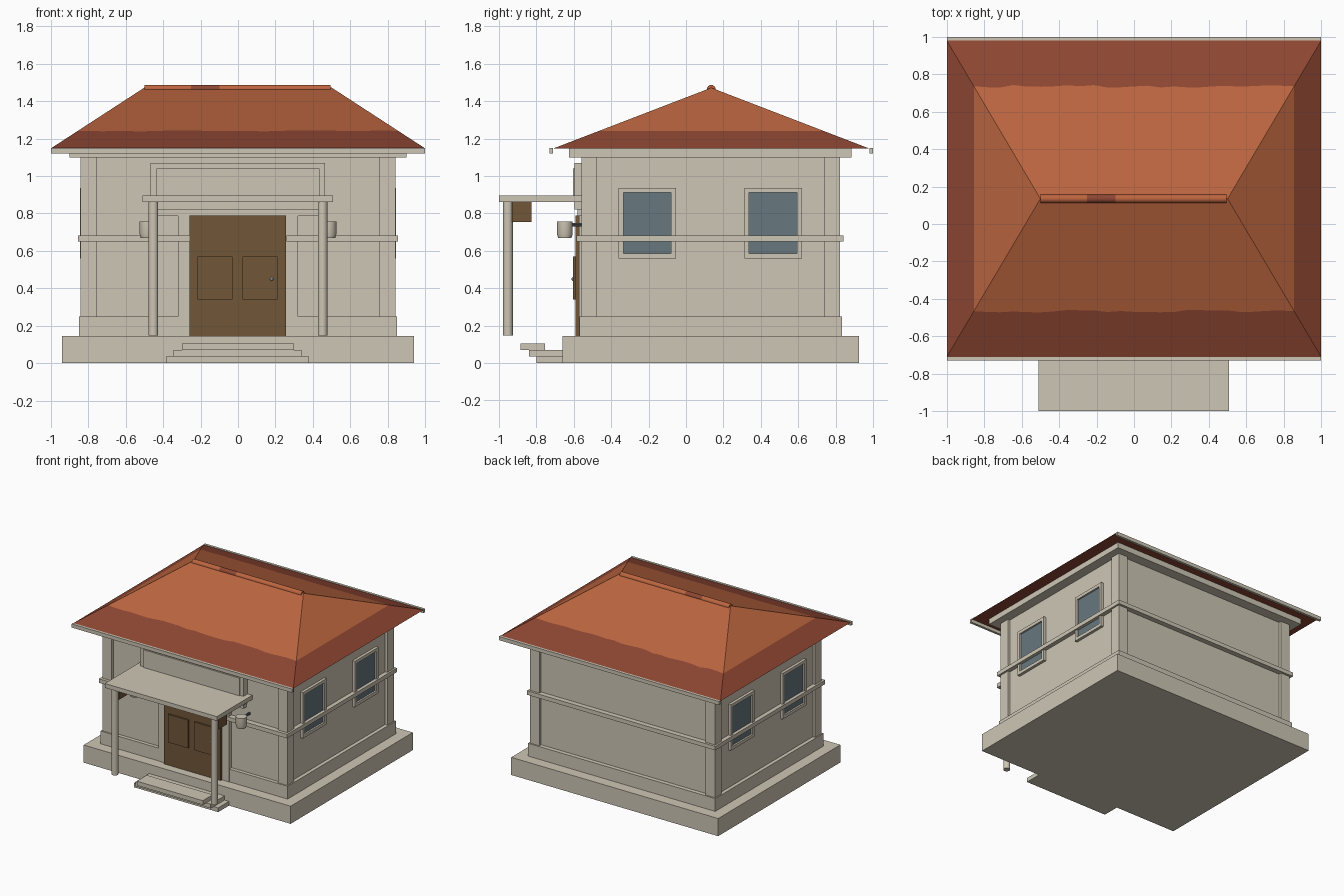
import bpy, bmesh, math, random
from mathutils import Vector

if "Cube" in bpy.data.objects:
    bpy.data.objects.remove(bpy.data.objects["Cube"])

random.seed(4)


def srgb(r, g, b):
    return tuple(((c / 255 + 0.055) / 1.055) ** 2.4 for c in (r, g, b)) + (1,)


def material(name, *rgb):
    m = bpy.data.materials.new(name)
    m.diffuse_color = srgb(*rgb)
    m.use_nodes = True
    m.node_tree.nodes["Principled BSDF"].inputs["Base Color"].default_value = m.diffuse_color
    return m


STONE = material("warm_stone", 206, 198, 181)
TILE = material("roof_tile", 188, 101, 63)
DARK_TILE = material("dark_roof_tile", 142, 70, 50)
WOOD = material("brown_wood", 113, 87, 57)
GLASS = material("blue_grey_glass", 103, 119, 127)
METAL = material("dark_metal", 78, 82, 88)
SILVER = material("silver", 190, 195, 200)


def finish(name, bm, *mats):
    me = bpy.data.meshes.new(name)
    bm.to_mesh(me)
    bm.free()
    ob = bpy.data.objects.new(name, me)
    bpy.context.collection.objects.link(ob)
    for m in mats:
        me.materials.append(m)
    return ob


def boxes(name, mat, *bounds):
    """One object from boxes given as (x0, x1, y0, y1, z0, z1)."""
    bm = bmesh.new()
    for b in bounds:
        vs = bmesh.ops.create_cube(bm, size=1)["verts"]
        for v in vs:
            v.co = Vector([(b[2 * i] + b[2 * i + 1]) / 2 + v.co[i] * (b[2 * i + 1] - b[2 * i])
                           for i in range(3)])
    return finish(name, bm, mat)


def mirrored(*bounds):
    return list(bounds) + [(-b[1], -b[0]) + tuple(b[2:]) for b in bounds]


def lathe(name, mat, profile, loc, axis="Z", sides=24):
    """Smooth turned part from (radius, height) points with flat caps."""
    bm = bmesh.new()
    rings = []
    for r, h in profile:
        rings.append([bm.verts.new((r * math.cos(2 * math.pi * i / sides),
                                    r * math.sin(2 * math.pi * i / sides), h)) for i in range(sides)])
    for a, b in zip(rings, rings[1:]):
        for i in range(sides):
            j = (i + 1) % sides
            bm.faces.new((a[i], a[j], b[j], b[i]))
    bm.faces.new(rings[0][::-1])
    bm.faces.new(rings[-1])
    ob = finish(name, bm, mat)
    ob.location = loc
    if axis == "X":
        ob.rotation_euler = (0, math.pi / 2, 0)
    elif axis == "Y":
        ob.rotation_euler = (math.pi / 2, 0, 0)
    bpy.ops.object.select_all(action="DESELECT")
    ob.select_set(True)
    bpy.context.view_layer.objects.active = ob
    bpy.ops.object.shade_smooth_by_angle()
    return ob


# Foundation and the stepped slabs at the entrance
boxes("foundation", STONE, (-0.94, 0.94, -0.66, 0.925, 0, 0.145))
boxes("entrance_steps", STONE,
      (-0.385, 0.38, -0.80, -0.65, 0, 0.035),
      (-0.345, 0.34, -0.84, -0.65, 0.035, 0.07),
      (-0.30, 0.30, -0.885, -0.755, 0.07, 0.105))

# Walls, plinth course and corner pilasters
boxes("walls", STONE, (-0.82, 0.82, -0.54, 0.80, 0.145, 1.10))
boxes("plinth", STONE,
      *mirrored((0.315, 0.85, -0.57, -0.50, 0.145, 0.25), (0.78, 0.85, -0.50, 0.76, 0.145, 0.25)),
      (-0.85, 0.85, 0.76, 0.835, 0.145, 0.25))
boxes("corner_pilasters", STONE,
      *mirrored((0.755, 0.84, -0.56, -0.475, 0.25, 1.10), (0.755, 0.84, 0.738, 0.823, 0.25, 1.10)))

# Belt course, broken at the door, and the cornice
boxes("belt_course", STONE,
      *mirrored((0.26, 0.855, -0.585, -0.53, 0.65, 0.683), (0.80, 0.855, -0.53, 0.79, 0.65, 0.683)),
      (-0.855, 0.855, 0.79, 0.842, 0.65, 0.683))
boxes("cornice", STONE, (-0.90, 0.90, -0.625, 0.885, 1.10, 1.146))

# Door surround and the raised panel over it
boxes("door_surround", STONE,
      *mirrored((0.255, 0.32, -0.572, -0.53, 0.145, 0.785)),
      (-0.455, 0.455, -0.58, -0.53, 0.785, 0.86))
boxes("overdoor_panel", STONE,
      (-0.468, 0.466, -0.595, -0.53, 0.82, 1.07),
      (-0.435, 0.435, -0.604, -0.59, 0.86, 1.04))

# Door with two raised panels and a knob
boxes("door", WOOD, (-0.26, 0.256, -0.59, -0.53, 0.145, 0.79))
boxes("door_panels", WOOD,
      (-0.215, -0.03, -0.604, -0.585, 0.34, 0.57), (0.025, 0.21, -0.604, -0.585, 0.34, 0.57))
lathe("door_knob", SILVER, [(0.004, 0), (0.01, 0.008), (0.01, 0.014), (0.005, 0.02)],
      (0.18, -0.592, 0.45), "Y", 12)

# Side windows
frames, panes = [], []
for y0, y1 in ((-0.36, -0.053), (0.312, 0.62)):
    a, b, z0, z1, t = 0.81, 0.843, 0.56, 0.937, 0.026
    frames += mirrored((a, b, y0, y1, z0, z0 + t), (a, b, y0, y1, z1 - t, z1),
                       (a, b, y0, y0 + t, z0 + t, z1 - t), (a, b, y1 - t, y1, z0 + t, z1 - t))
    panes += mirrored((0.82, 0.829, y0 + t, y1 - t, z0 + t, z1 - t))
boxes("window_frames", STONE, *frames)
boxes("window_panes", GLASS, *panes)

# Porch canopy with round columns and brackets
boxes("porch_canopy", STONE, (-0.51, 0.508, -1.0, -0.53, 0.86, 0.895))
boxes("canopy_brackets", WOOD, *mirrored((0.43, 0.476, -0.93, -0.825, 0.755, 0.86)))
for side, s in (("left", -1), ("right", 1)):
    lathe(side + "_porch_column", STONE, [(0.026, 0.148), (0.026, 0.86)], (0.452 * s, -0.952, 0))
    # Wall lanterns on short arms
    lathe(side + "_lantern", STONE, [(0.035, 0.668), (0.042, 0.69), (0.042, 0.757)],
          (0.484 * s, -0.648, 0))
    lathe(side + "_lantern_arm", METAL, [(0.01, 0), (0.01, 0.09)], (0.484 * s, -0.54, 0.74), "Y", 12)

# Hipped roof: dark weathered band along the eaves, lighter tiles above
EAVE, TOP, BREAK, YC, HY, N = 1.147, 1.472, 1.241, 0.135, 0.845, 24
bm = bmesh.new()
t0 = (BREAK - EAVE) / (TOP - EAVE)


def roof_face(points, dark):
    bm.faces.new([bm.verts.new(p) for p in points]).material_index = int(dark)


for s in (-1, 1):
    # Long slopes with a slightly uneven colour break
    eave = [Vector((-1 + 2 * i / N, YC + s * HY, EAVE)) for i in range(N + 1)]
    ridge = [Vector((-0.5 + i / N, YC, TOP)) for i in range(N + 1)]
    mid = [e.lerp(r, t0 + (random.uniform(-0.009, 0.009) if 0 < i < N else 0))
           for i, (e, r) in enumerate(zip(eave, ridge))]
    for i in range(N):
        roof_face((eave[i], eave[i + 1], mid[i + 1], mid[i]), True)
        roof_face((mid[i], mid[i + 1], ridge[i + 1], ridge[i]), False)
    # Hip ends
    c = [Vector((s, YC + k * HY, EAVE)) for k in (-1, 1)]
    peak = Vector((s * 0.5, YC, TOP))
    m = [p.lerp(peak, t0) for p in c]
    roof_face((c[0], c[1], m[1], m[0]), True)
    roof_face((m[0], m[1], peak), False)
# Underside
roof_face([(x, YC + y * HY, EAVE) for x, y in ((-1, -1), (-1, 1), (1, 1), (1, -1))], True)
bmesh.ops.remove_doubles(bm, verts=bm.verts, dist=1e-4)
bmesh.ops.recalc_face_normals(bm, faces=bm.faces)
finish("hipped_roof", bm, TILE, DARK_TILE)

# Ridge roll with one darker length, and gutters at front and back
for name, mat, x0, x1 in (("ridge_roll_left", TILE, -0.5, -0.25), ("ridge_roll_dark", DARK_TILE, -0.25, -0.1),
                          ("ridge_roll_right", TILE, -0.1, 0.493)):
    lathe(name, mat, [(0.023, 0), (0.023, x1 - x0)], (x0, YC, 1.464), "X", 16)
boxes("gutters", STONE, (-1, 1, -0.73, -0.71, 1.12, 1.15), (-1, 1, 0.98, 1.0, 1.12, 1.15))
